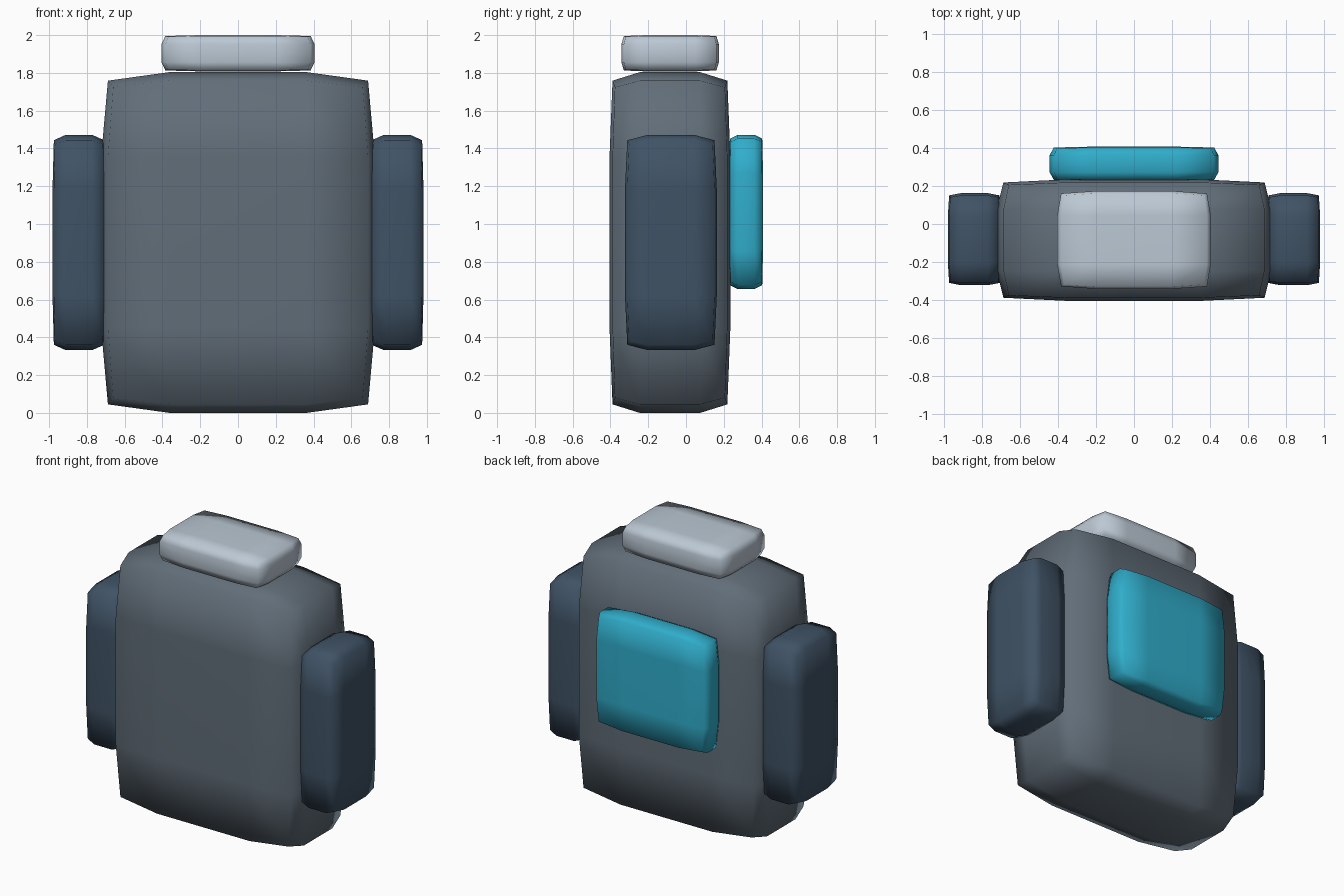
import bpy

if "Cube" in bpy.data.objects:
    bpy.data.objects.remove(bpy.data.objects["Cube"])

COLOURS = {
    "slate": (0.12, 0.155, 0.19, 1),
    "navy": (0.05, 0.085, 0.13, 1),
    "pale": (0.50, 0.58, 0.66, 1),
    "teal": (0.03, 0.42, 0.60, 1),
}
materials = {}
for key, colour in COLOURS.items():
    materials[key] = bpy.data.materials.new(key)
    materials[key].diffuse_color = colour


def soft_box(name, centre, half, colour):
    """Cube with softly creased edges, subdivided twice."""
    bpy.ops.mesh.primitive_cube_add(size=2)
    ob = bpy.context.object
    ob.name = name
    mesh = ob.data
    for v in mesh.vertices:
        v.co = [c * h for c, h in zip(v.co, half)]
    ob.location = centre
    crease = mesh.attributes.new("crease_edge", "FLOAT", "EDGE")
    for item in crease.data:
        item.value = 0.4
    sub = ob.modifiers.new("soften", "SUBSURF")
    sub.levels = sub.render_levels = 2
    sub.use_limit_surface = False
    bpy.ops.object.shade_smooth()
    mesh.materials.append(materials[colour])
    return ob


# Main torso
soft_box("body", (0, -0.085, 0.902), (0.725, 0.32, 0.902), "slate")

# Pods on both sides
for side, label in ((-1, "left"), (1, "right")):
    soft_box(label + "_side_pod", (side * 0.842, -0.08, 0.902), (0.14, 0.243, 0.57), "navy")

# Cap pad on top
soft_box("top_pad", (0, -0.084, 1.904), (0.405, 0.258, 0.096), "pale")

# Panel on the back
soft_box("back_panel", (0, 0.318, 1.064), (0.445, 0.09, 0.408), "teal")

for m in bpy.data.materials:
    if m.users and not m.is_grease_pencil:
        m.use_nodes = True
        m.node_tree.nodes["Principled BSDF"].inputs["Base Color"].default_value = m.diffuse_color
